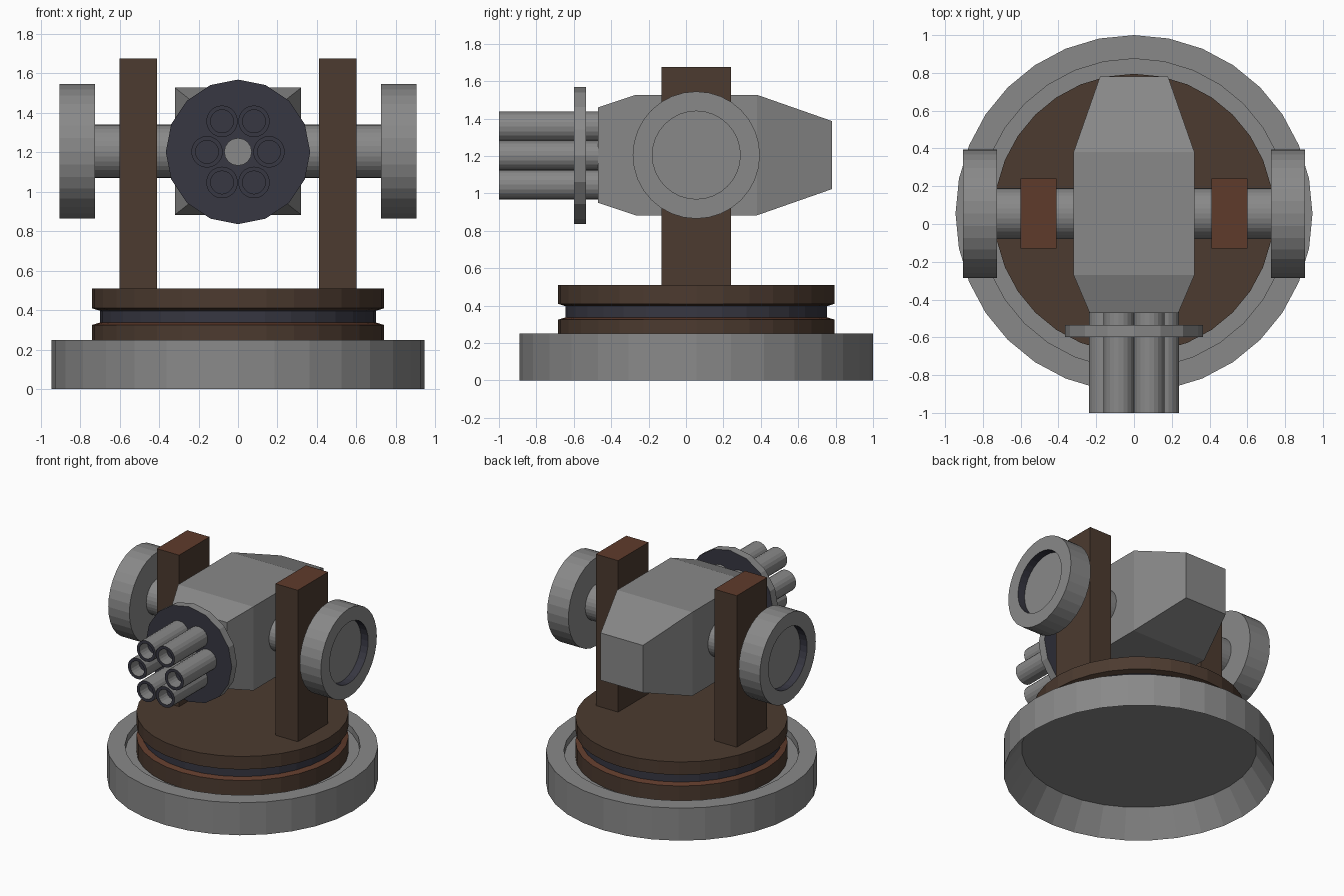
import bpy, bmesh, math
from mathutils import Matrix

if "Cube" in bpy.data.objects:
    bpy.data.objects.remove(bpy.data.objects["Cube"])


def material(name, rgb):
    m = bpy.data.materials.new(name)
    m.diffuse_color = (*rgb, 1)
    m.use_nodes = True
    m.node_tree.nodes["Principled BSDF"].inputs["Base Color"].default_value = m.diffuse_color
    return m


MATS = [material("steel grey", (0.25, 0.25, 0.25)),
        material("dark brown", (0.072, 0.043, 0.029)),
        material("red brown", (0.114, 0.043, 0.024)),
        material("gunmetal", (0.038, 0.038, 0.054))]
GREY, BROWN, RED, DARK = range(4)
CY, AXIS_Z = 0.055, 1.205          # turntable centre and tilt axis height
UP = Matrix()
FORWARD = Matrix.Rotation(math.pi / 2, 4, 'X')   # profile height runs to -y


def finish(name, bm):
    bmesh.ops.recalc_face_normals(bm, faces=bm.faces)
    me = bpy.data.meshes.new(name)
    bm.to_mesh(me)
    bm.free()
    for m in MATS:
        me.materials.append(m)
    ob = bpy.data.objects.new(name, me)
    bpy.context.collection.objects.link(ob)
    return ob


def lathe(name, profile, loc, sides=32, rot=UP):
    """Revolve (radius, height, material of the segment that follows)."""
    bm = bmesh.new()
    rings = []
    for r, h, _ in profile:
        n = sides if r > 0 else 1
        rings.append([bm.verts.new((r * math.cos(2 * math.pi * i / sides),
                                    r * math.sin(2 * math.pi * i / sides), h))
                      for i in range(n)])
    for a, b, p in zip(rings, rings[1:], profile):
        for i in range(sides):
            j = (i + 1) % sides
            if len(a) == 1:
                f = (a[0], b[i], b[j])
            elif len(b) == 1:
                f = (a[i], a[j], b[0])
            else:
                f = (a[i], a[j], b[j], b[i])
            bm.faces.new(f).material_index = p[2]
    bm.transform(Matrix.Translation(loc) @ rot)
    return finish(name, bm)


# Base ring, recessed on top and hollow underneath
lathe("base_ring", [(0, .2, GREY), (.82, .2, GREY), (.82, .25, GREY), (.945, .25, GREY),
                    (.945, 0, GREY), (.82, .195, GREY), (0, .195, GREY)], (0, CY, 0))

# Turntable with dark groove
lathe("turntable", [(0, .205, BROWN), (.74, .205, BROWN), (.74, .325, RED), (.70, .337, DARK),
                    (.70, .397, BROWN), (.74, .41, BROWN), (.74, .51, BROWN), (0, .51, BROWN)],
      (0, CY, 0))

for side, tag in ((-1, "left"), (1, "right")):
    # Upright post with red brown top
    bm = bmesh.new()
    bmesh.ops.create_cube(bm, size=1)
    for f in bm.faces:
        f.material_index = RED if f.calc_center_median().z > .4 else BROWN
    bm.transform(Matrix.Translation((side * .505, CY, 1.09)) @ Matrix.Diagonal((.19, .37, 1.17, 1)))
    finish(tag + "_post", bm)
    # Axle and dished end disc
    out = Matrix.Rotation(side * math.pi / 2, 4, 'Y')
    lathe(tag + "_axle", [(0, .28, GREY), (.135, .28, GREY), (.135, .73, GREY), (0, .73, GREY)],
          (0, CY, AXIS_Z), 32, out)
    lathe(tag + "_end_disc", [(0, .725, GREY), (.34, .725, GREY), (.34, .905, GREY),
                              (.235, .905, DARK), (.235, .845, GREY), (0, .845, GREY)],
          (0, CY, AXIS_Z), 32, out)

# Body: rectangular sections along y (y, half width, half height)
bm = bmesh.new()
loops = [[bm.verts.new((sx * w, y, AXIS_Z + sz * h))
          for sx, sz in ((-1, -1), (1, -1), (1, 1), (-1, 1))]
         for y, w, h in ((-.47, .235, .255), (-.27, .32, .322), (.38, .32, .322), (.78, .18, .182))]
for a, b in zip(loops, loops[1:]):
    for i in range(4):
        j = (i + 1) % 4
        bm.faces.new((a[i], a[j], b[j], b[i]))
bm.faces.new(loops[0])
bm.faces.new(loops[-1])
finish("body", bm)

# Barrel clamp plate: dark faces, grey rim
lathe("clamp_plate", [(0, .535, DARK), (.366, .535, GREY), (.366, .598, DARK), (0, .598, DARK)],
      (0, 0, 1.202), 16, FORWARD)
lathe("centre_shaft", [(0, .46, GREY), (.07, .46, GREY), (.07, .64, GREY), (0, .64, GREY)],
      (0, 0, 1.202), 16, FORWARD)

# Six barrels with bores
spots = [(sx * .081, sz * .155) for sx in (-1, 1) for sz in (-1, 1)] + [(-.157, 0), (.157, 0)]
for n, (x, z) in enumerate(spots):
    lathe(f"barrel_{n + 1}", [(0, .46, GREY), (.08, .46, GREY), (.08, 1, DARK), (.058, 1, GREY),
                              (.058, .9, DARK), (0, .9, DARK)], (x, 0, 1.202 + z), 20, FORWARD)
